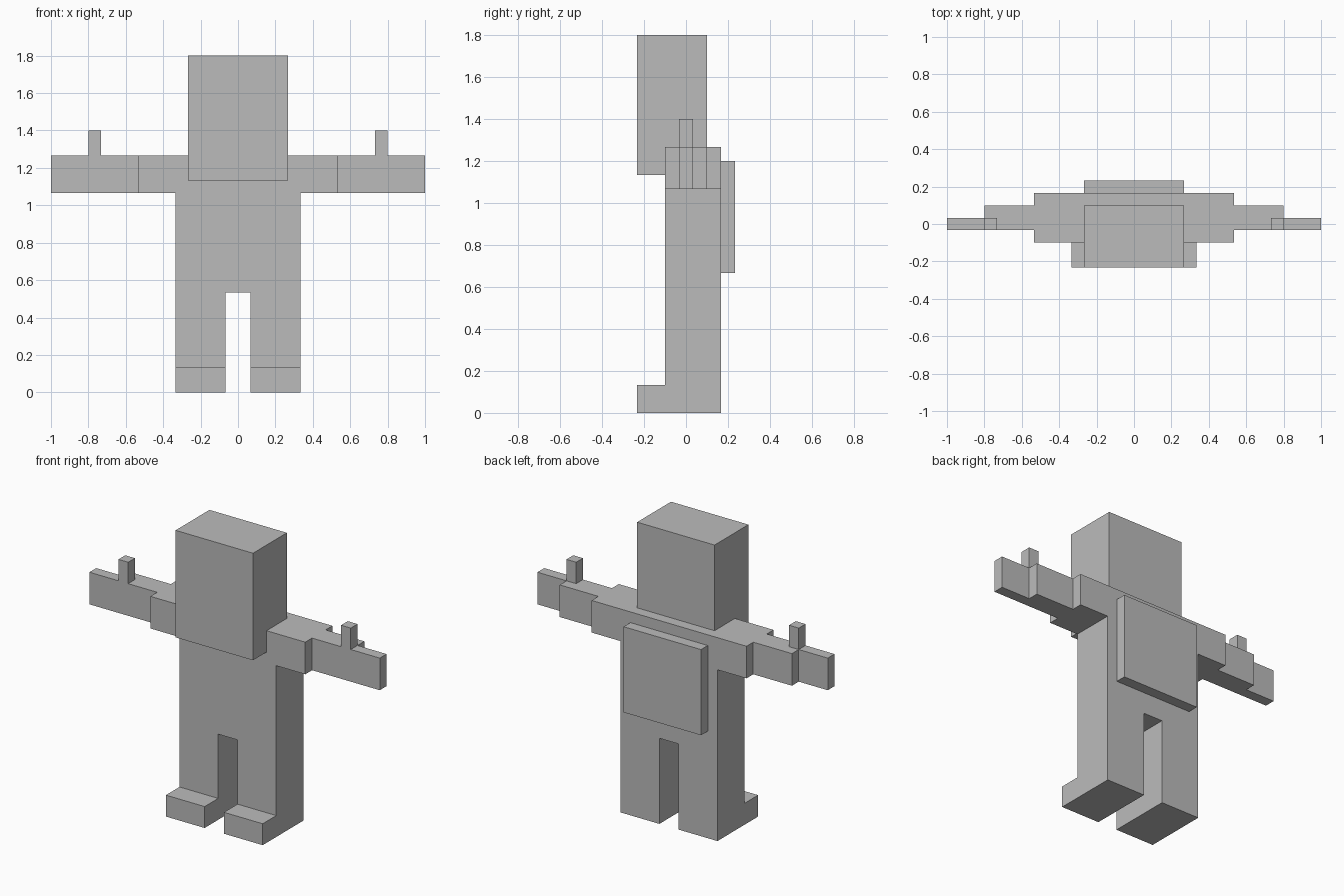
import bpy
import bmesh

if "Cube" in bpy.data.objects:
    bpy.data.objects.remove(bpy.data.objects["Cube"])

U = 1 / 15  # block unit

grey = bpy.data.materials.new("plain grey")
grey.diffuse_color = (0.5, 0.5, 0.5, 1)
grey.use_nodes = True
grey.node_tree.nodes["Principled BSDF"].inputs["Base Color"].default_value = grey.diffuse_color


def extrude(name, profile, y0, y1, mirror=False):
    """Extrude a front (x, z) outline from y0 to y1, all in block units."""
    bm = bmesh.new()
    face = bm.faces.new([bm.verts.new((x * U, y0 * U, z * U)) for x, z in profile])
    ext = bmesh.ops.extrude_face_region(bm, geom=[face])
    verts = [g for g in ext["geom"] if isinstance(g, bmesh.types.BMVert)]
    bmesh.ops.translate(bm, verts=verts, vec=(0, (y1 - y0) * U, 0))
    bmesh.ops.recalc_face_normals(bm, faces=bm.faces)
    mesh = bpy.data.meshes.new(name)
    bm.to_mesh(mesh)
    bm.free()
    mesh.materials.append(grey)
    obj = bpy.data.objects.new(name, mesh)
    bpy.context.collection.objects.link(obj)
    if mirror:
        obj.modifiers.new("Mirror", 'MIRROR').use_axis[0] = True
    return obj


def box(name, x, y, z, mirror=False):
    outline = [(x[0], z[0]), (x[1], z[0]), (x[1], z[1]), (x[0], z[1])]
    return extrude(name, outline, y[0], y[1], mirror)


# Torso, legs and upper arms share one symmetric outline
half = [(1, 8), (1, 0), (5, 0), (5, 16), (8, 16), (8, 19)]
extrude("body", half + [(-x, z) for x, z in reversed(half)], -1.5, 2.5)

# Feet
box("feet", (1, 5), (-3.5, -1.5), (0, 2), mirror=True)

# Hands with raised thumbs, and the thicker forearms behind them
hand = [(8, 16), (15, 16), (15, 19), (12, 19), (12, 21), (11, 21), (11, 19), (8, 19)]
extrude("hands", hand, -0.5, 0.5, mirror=True)
box("forearms", (8, 12), (0.5, 1.5), (16, 19), mirror=True)

# Head and back panel
box("head", (-4, 4), (-3.5, 1.5), (17, 27))
box("backpack", (-4, 4), (2.5, 3.5), (10, 18))
